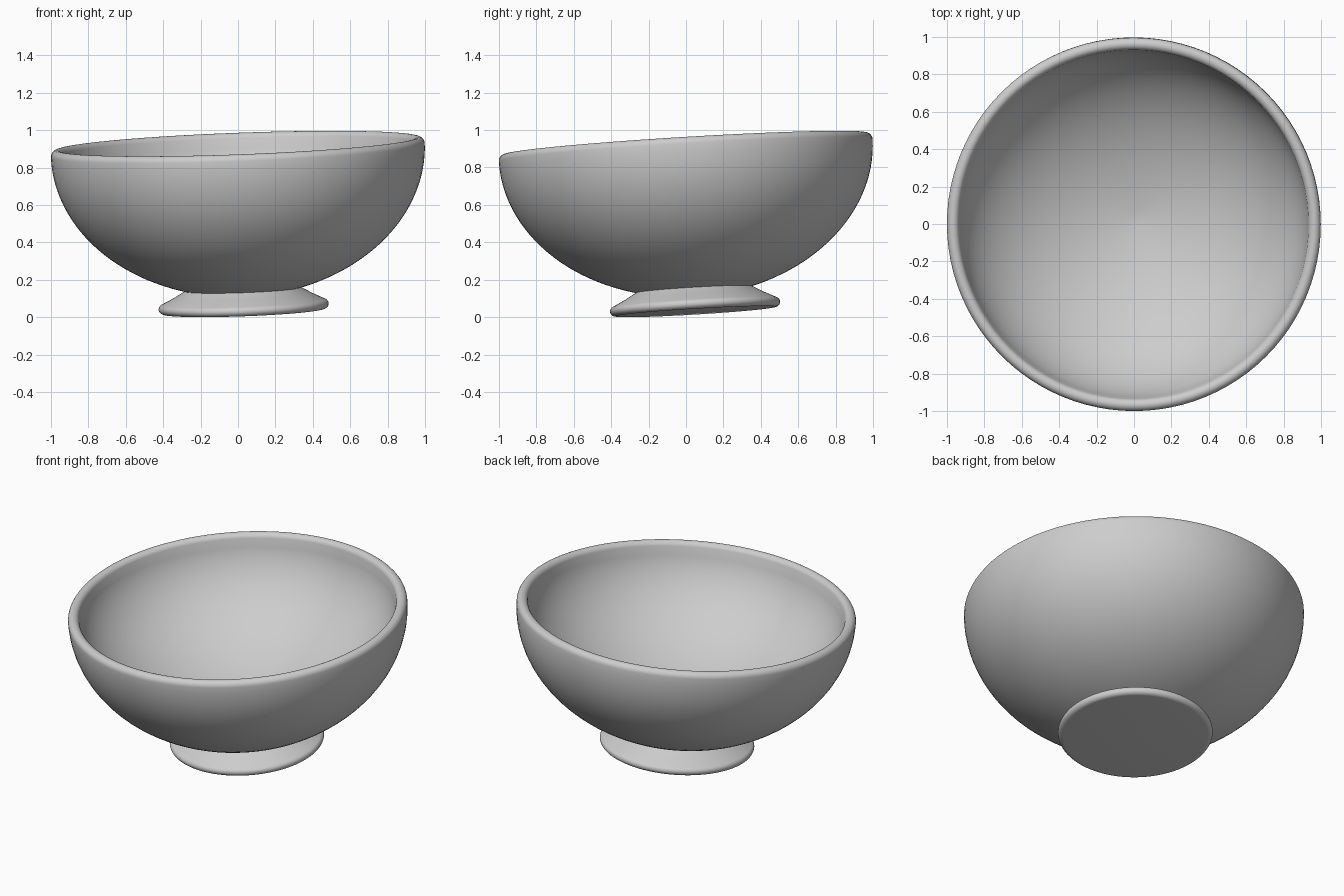
import bpy
from math import sin, cos, pi, radians
import bmesh
from mathutils import Vector, Matrix

cube = bpy.data.objects.get("Cube")
if cube:
    bpy.data.objects.remove(cube, do_unlink=True)

SEGMENTS = 96
RIM_Z = 0.865

# The whole bowl leans slightly towards the front right
axis = Vector((-0.037, -0.06, 1))
lean = Vector((0, 0, 1)).rotation_difference(axis).to_matrix().to_4x4()
placement = Matrix.Translation((0.031, 0.05, 0.03)) @ lean

clay = bpy.data.materials.new("plain grey")
clay.use_nodes = True
clay.diffuse_color = (0.61, 0.61, 0.61, 1)
clay.node_tree.nodes["Principled BSDF"].inputs["Base Color"].default_value = clay.diffuse_color


def arc(r, z, rx, rz, start, end, steps):
    """Points (radius, height) along an elliptical arc, angles in degrees."""
    angles = [radians(start + (end - start) * i / steps) for i in range(steps + 1)]
    return [(r + rx * cos(a), z + rz * sin(a)) for a in angles]


def lathe(name, profile):
    """Spin a profile around the leaning axis."""
    bm = bmesh.new()
    verts = [bm.verts.new((r, 0, z)) for r, z in profile]
    edges = [bm.edges.new(pair) for pair in zip(verts, verts[1:])]
    bmesh.ops.spin(bm, geom=verts + edges, cent=(0, 0, 0), axis=(0, 0, 1),
                   angle=2 * pi, steps=SEGMENTS)
    bmesh.ops.remove_doubles(bm, verts=bm.verts, dist=0.0005)
    bmesh.ops.recalc_face_normals(bm, faces=bm.faces)
    mesh = bpy.data.meshes.new(name)
    bm.to_mesh(mesh)
    bm.free()
    mesh.materials.append(clay)
    obj = bpy.data.objects.new(name, mesh)
    bpy.context.collection.objects.link(obj)
    obj.matrix_world = placement
    bpy.ops.object.select_all(action='DESELECT')
    obj.select_set(True)
    bpy.context.view_layer.objects.active = obj
    bpy.ops.object.shade_smooth_by_angle(angle=radians(40))
    return obj


# Bowl: outer shell, rounded rim, and a shallower hollow with a slightly conical floor
outer = arc(0, RIM_Z, 1, 0.785, -90, 0, 32)
rim = arc(0.967, RIM_Z, 0.033, 0.035, 0, 165, 12)
hollow = arc(0, 0.9, 0.935, 0.59, -8, -90, 32)
inner = [(r, z - 0.06 * (1 - r / 0.935)) for r, z in hollow]
lathe("bowl", outer + rim[1:] + inner)

# Foot: flat base, rounded edge, sloping neck that meets the bowl
edge = arc(0.425, 0.027, 0.03, 0.027, -90, 60, 12)
lathe("foot", [(0, 0)] + edge + [(0.37, 0.085), (0.31, 0.12), (0.27, 0.15), (0, 0.11)])
